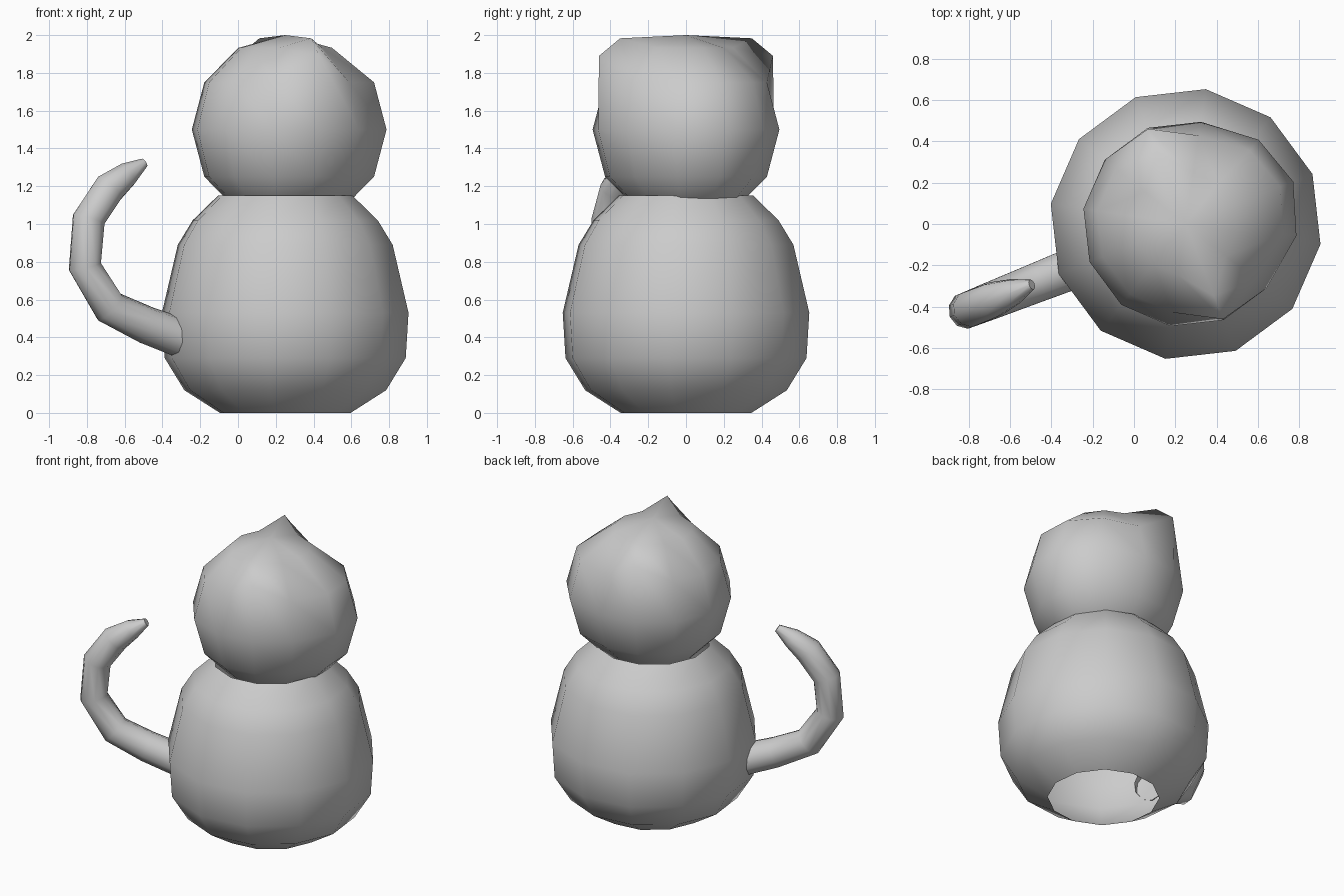
import bpy, bmesh, math
from mathutils import Vector, Matrix

cube = bpy.data.objects.get("Cube")
if cube:
    bpy.data.objects.remove(cube, do_unlink=True)

grey = bpy.data.materials.new("plain_grey")
grey.use_nodes = True
colour = (0.6, 0.6, 0.6, 1)
grey.diffuse_color = colour
grey.node_tree.nodes["Principled BSDF"].inputs["Base Color"].default_value = colour

# The figure is modelled facing +x, then turned and shifted into place
PLACE = Matrix.Translation((0.25, 0, 0)) @ Matrix.Rotation(math.radians(21.5), 4, "Z")


def finish(bm, name, angle):
    bmesh.ops.recalc_face_normals(bm, faces=bm.faces)
    bm.transform(PLACE)
    mesh = bpy.data.meshes.new(name)
    bm.to_mesh(mesh)
    bm.free()
    mesh.materials.append(grey)
    obj = bpy.data.objects.new(name, mesh)
    bpy.context.collection.objects.link(obj)
    bpy.ops.object.select_all(action="DESELECT")
    obj.select_set(True)
    bpy.context.view_layer.objects.active = obj
    bpy.ops.object.shade_smooth_by_angle(angle=math.radians(angle))


def tube(bm, rings, sides):
    """Bridge rings given as (centre, axis_a, axis_b, radius)."""
    loops = []
    for centre, a, b, r in rings:
        turns = [2 * math.pi * i / sides for i in range(sides)]
        loops.append([bm.verts.new(centre + r * (a * math.cos(t) + b * math.sin(t))) for t in turns])
    for low, high in zip(loops, loops[1:]):
        for i in range(sides):
            j = (i + 1) % sides
            bm.faces.new((low[i], low[j], high[j], high[i]))
    return loops


X, Y, Z = Vector((1, 0, 0)), Vector((0, 1, 0)), Vector((0, 0, 1))

# Body: turned shell, open underneath
profile = [(0.35, 0), (0.54, 0.12), (0.645, 0.29), (0.66, 0.53),
           (0.575, 0.89), (0.495, 1.02), (0.36, 1.15)]
bm = bmesh.new()
tube(bm, [(Z * z, X, Y, r) for r, z in profile], 12)
finish(bm, "body", 50)

# Head: sphere with two pulled ears and a slightly raised face
bm = bmesh.new()
bmesh.ops.create_uvsphere(bm, u_segments=12, v_segments=6, radius=0.5)
for v in bm.verts:
    x, y, z = v.co
    r = math.hypot(x, y)
    if r > 0.1 and abs(x) < 0.01 and z > 0.1:
        side = math.copysign(1, y)
        v.co = (0, side * 0.495, 0.39) if z < 0.3 else (0, side * 0.375, 0.483)
    elif x > 0.8 * r and r > 0.1 and z < 0.4:
        v.co.x += 0.06 if abs(y) < 0.01 else 0.045
bm.transform(Matrix.Translation((0, 0, 1.5)))
finish(bm, "head", 50)

# Tail: tapered tube curling up behind the body
path = [(0.60, 0.40, 0.105), (0.79, 0.465, 0.1), (1.0, 0.56, 0.095),
        (1.14, 0.775, 0.09), (1.118, 1.025, 0.09), (1.0, 1.19, 0.088),
        (0.895, 1.265, 0.065), (0.80, 1.325, 0.025)]
points = [Vector((-d, 0, z)) for d, z, r in path]
rings = []
for i, p in enumerate(points):
    along = (points[min(i + 1, len(points) - 1)] - points[max(i - 1, 0)]).normalized()
    rings.append((p, along.cross(Y), Y, path[i][2]))
bm = bmesh.new()
loops = tube(bm, rings, 10)
bm.faces.new(loops[-1])
finish(bm, "tail", 50)
